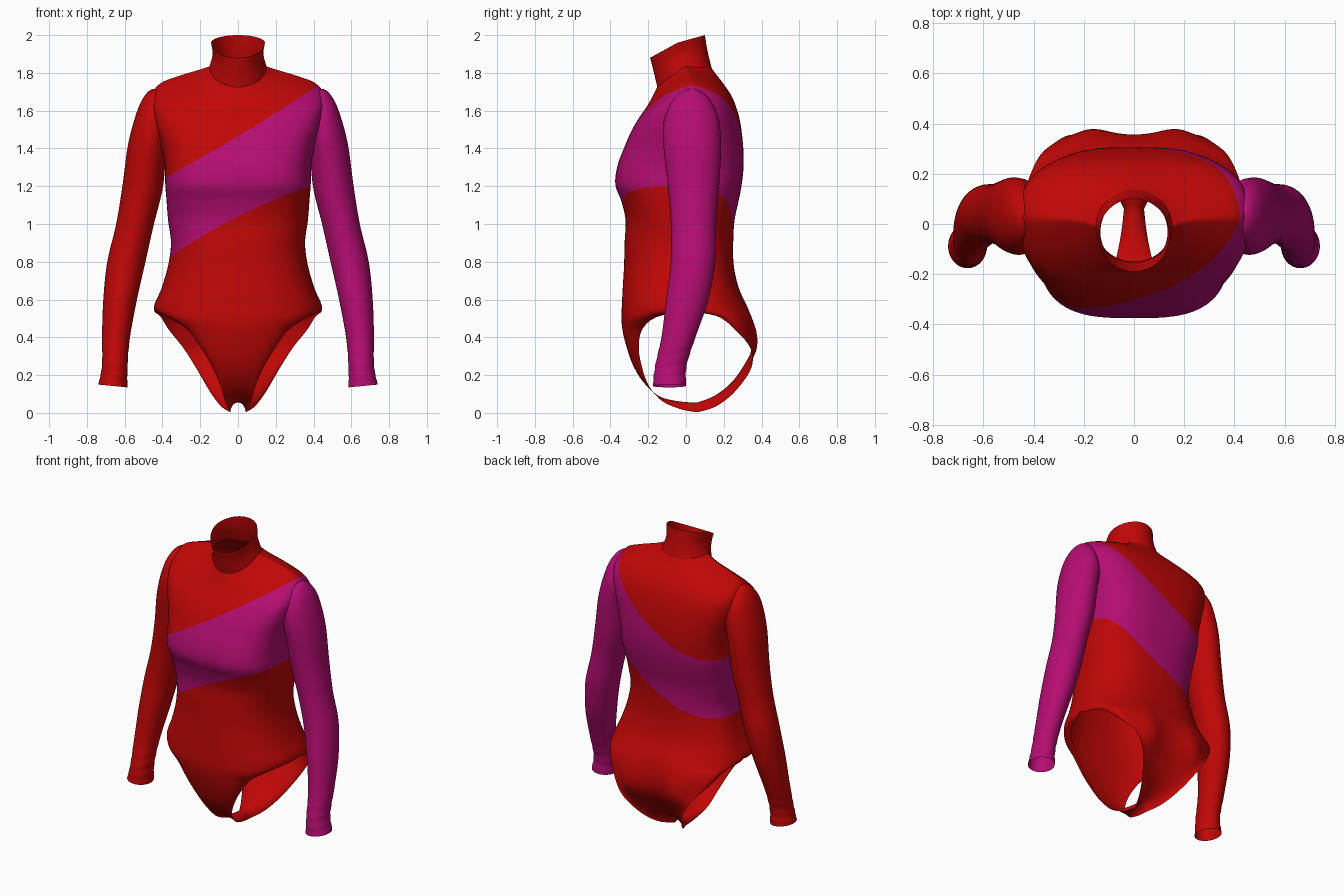
import bpy, bmesh, math
from mathutils import Vector

if "Cube" in bpy.data.objects:
    bpy.data.objects.remove(bpy.data.objects["Cube"])


def material(name, color):
    m = bpy.data.materials.new(name)
    m.diffuse_color = color
    m.use_nodes = True
    m.node_tree.nodes["Principled BSDF"].inputs["Base Color"].default_value = m.diffuse_color
    return m


RED = material("red_fabric", (0.53, 0.002, 0.002, 1))
PINK = material("magenta_fabric", (0.46, 0.004, 0.165, 1))


def spline(rows, v):
    """Catmull-Rom interpolation through rows of numbers."""
    n = len(rows) - 1
    i = min(int(v), n - 1)
    t = v - i
    b, c = rows[i], rows[i + 1]
    a = rows[i - 1] if i > 0 else b
    d = rows[i + 2] if i + 2 <= n else c
    return [0.5 * (2 * q + (r - p) * t + (2 * p - 5 * q + 4 * r - s) * t * t
                   + (3 * q - p - 3 * r + s) * t ** 3) for p, q, r, s in zip(a, b, c, d)]


def make_object(name, grids, mats):
    """Each grid: (list of columns of points, function row -> material index)."""
    bm = bmesh.new()
    for cols, pick in grids:
        vs = [[bm.verts.new(p) for p in col] for col in cols]
        for a, b in zip(vs, vs[1:]):
            for j in range(len(a) - 1):
                f = bm.faces.new((a[j], a[j + 1], b[j + 1], b[j]))
                f.material_index = pick(j)
                f.smooth = True
    bmesh.ops.remove_doubles(bm, verts=bm.verts, dist=1e-4)
    bmesh.ops.recalc_face_normals(bm, faces=bm.faces)
    me = bpy.data.meshes.new(name)
    bm.to_mesh(me)
    bm.free()
    for m in mats:
        me.materials.append(m)
    ob = bpy.data.objects.new(name, me)
    bpy.context.collection.objects.link(ob)
    return ob


def half_point(row, phi):
    """Point on a half cross-section from the side edge to the centre line."""
    xe, ye, ze, yc, zc, p = row
    s = math.copysign(abs(math.sin(phi)) ** p, phi)
    c = max(0.0, math.cos(phi)) ** p
    return Vector((xe * s, ye + (yc - ye) * c, ze + (zc - ze) * c))


# Torso sections: edge x, y, z, front y, z, back y, z, squareness
UPPER = [
    (.15, -.01, 1.835, -.15, 1.73, .135, 1.825, 1),
    (.21, .01, 1.815, -.165, 1.70, .165, 1.785, 1),
    (.31, .02, 1.785, -.185, 1.66, .20, 1.74, .88),
    (.41, .025, 1.745, -.215, 1.61, .24, 1.68, .77),
    (.455, .025, 1.68, -.25, 1.56, .265, 1.62, .7),
    (.445, .02, 1.56, -.29, 1.49, .287, 1.54, .68),
    (.41, 0, 1.43, -.325, 1.41, .302, 1.42, .66),
    (.388, -.02, 1.31, -.362, 1.31, .305, 1.31, .65),
    (.385, -.03, 1.21, -.374, 1.21, .295, 1.21, .65),
    (.378, -.03, 1.12, -.342, 1.12, .278, 1.12, .7),
    (.37, -.02, 1.02, -.32, 1.02, .257, 1.02, .77),
    (.355, -.02, .90, -.325, .90, .25, .90, .8),
    (.37, 0, .78, -.328, .78, .253, .78, .8),
    (.405, .01, .66, -.335, .66, .28, .66, .8),
    (.445, .02, .55, -.34, .56, .325, .56, .8)]
HIP = len(UPPER) - 1
CROTCH = (.04, .06, .003, .06, .055, 1)
# Panels below the hip: leg-opening edge x, y, z, centre y, z, squareness
FRONT_LOW = [
    (.375, -.15, .51, -.342, .50, .85), (.27, -.23, .445, -.335, .43, .9),
    (.20, -.25, .35, -.312, .34, .9), (.14, -.235, .25, -.275, .24, .9),
    (.095, -.20, .15, -.215, .15, .9), (.07, -.13, .065, -.135, .085, 1),
    (.05, -.03, .02, -.03, .06, 1), CROTCH]
BACK_LOW = [
    (.41, .17, .51, .345, .50, .8), (.365, .26, .44, .355, .42, .8),
    (.29, .335, .345, .345, .33, .9), (.22, .335, .235, .305, .25, .9),
    (.15, .26, .115, .24, .16, 1), (.09, .16, .035, .15, .09, 1), CROTCH]

# Diagonal sash edges as quadratics in x: upper and lower, front and back
SASH = {"front": ((1.465, .60, .08), (1.04, .507, -.237)),
        "back": ((1.37, .585, .64), (.93, .495, .535))}


def torso_panel(side):
    k = 3 if side == "front" else 5
    rows = [r[:3] + r[k:k + 2] + r[7:] for r in UPPER]
    rows += FRONT_LOW if side == "front" else BACK_LOW
    last = len(rows) - 1

    def point(phi, v):
        p = half_point(spline(rows, v), phi)
        if side == "back":  # rounded seat with a centre cleft
            p.y += .03 * math.exp(-((abs(p.x) - .17) / .09) ** 2 - ((p.z - .36) / .14) ** 2)
        return p

    def crossing(phi, coef):
        prev = None
        for i in range(HIP * 20 + 1):
            p = point(phi, i / 20)
            d = p.z - (coef[0] + coef[1] * p.x + coef[2] * p.x ** 2)
            if d < 0 and prev is not None:
                return (i - 1 + prev / (prev - d)) / 20
            prev = d
        return HIP

    n, cols = 32, []
    for i in range(-n, n + 1):
        phi = i / n * math.pi / 2
        edges = SASH["front" if abs(i) == n else side]
        stops = [0] + [crossing(phi, e) for e in edges] + [HIP, last]
        vs = [0]
        for a, b in zip(stops, stops[1:]):
            vs += [a + (b - a) * (j + 1) / 30 for j in range(30)]
        cols.append([point(phi, v) for v in vs])
    return cols, lambda j: 1 if 30 <= j < 60 else 0


make_object("bodysuit_torso", [torso_panel("front"), torso_panel("back")], [RED, PINK])

# High collar, tilted forward
COLLAR = [
    (.142, -.045, 1.96, -.19, 1.88, .10, 2.0),
    (.134, -.03, 1.90, -.172, 1.81, .115, 1.91),
    (.152, -.01, 1.832, -.152, 1.725, .137, 1.822)]


def collar_panel(k):
    rows = [r[:3] + r[k:k + 2] + (1,) for r in COLLAR]
    return [[half_point(spline(rows, j / 6), i / 24 * math.pi / 2) for j in range(13)]
            for i in range(-24, 25)], lambda j: 0


make_object("collar", [collar_panel(3), collar_panel(5)], [RED])

# Sleeve rings: outer x, z, inner x, z, centre y, half depth
SLEEVE = [
    (.38, 1.70, .34, 1.50, .03, .06), (.45, 1.715, .36, 1.44, .03, .115),
    (.50, 1.67, .37, 1.40, .03, .145), (.54, 1.58, .38, 1.37, .03, .153),
    (.582, 1.42, .385, 1.32, .035, .15), (.612, 1.20, .40, 1.18, .04, .135),
    (.645, 1.0, .445, 1.0, .04, .12), (.692, .80, .49, .80, .037, .118),
    (.713, .60, .535, .60, .007, .112), (.72, .40, .572, .40, -.04, .09),
    (.72, .25, .585, .25, -.08, .083), (.74, .15, .585, .135, -.088, .088)]


def sleeve(name, sign, mat):
    cols = []
    for i in range(41):
        a = i / 40 * math.tau
        col = []
        for j in range(111):
            xo, zo, xi, zi, yc, ry = spline(SLEEVE, j / 10)
            # slight gathers near the cuff
            g = 1 + (.015 * math.sin(j * 1.3 + 2 * math.sin(a)) if 92 < j < 108 else 0)
            c, s = math.cos(a) * g, math.sin(a) * g
            col.append((sign * ((xo + xi) / 2 + (xo - xi) / 2 * c), yc + ry * s,
                        (zo + zi) / 2 + (zo - zi) / 2 * c))
        cols.append(col)
    make_object(name, [(cols, lambda j: 0)], [mat])


sleeve("left_sleeve", 1, PINK)
sleeve("right_sleeve", -1, RED)
